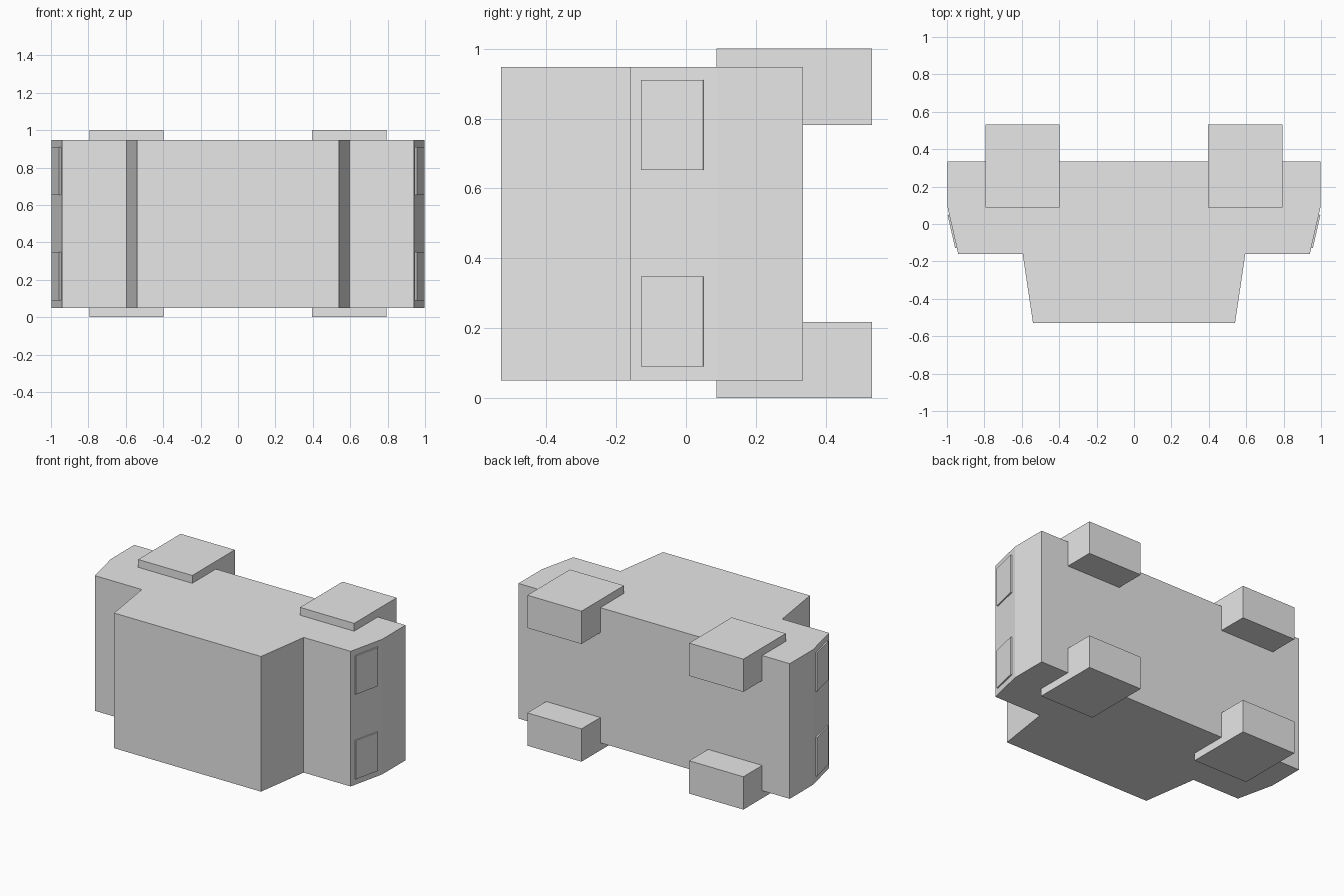
import bpy
import bmesh
from mathutils import Vector

cube = bpy.data.objects.get("Cube")
if cube:
    bpy.data.objects.remove(cube, do_unlink=True)

GREY = (0.8, 0.8, 0.8, 1)
grey = bpy.data.materials.new("plain grey")
grey.use_nodes = True
grey.diffuse_color = GREY
grey.node_tree.nodes["Principled BSDF"].inputs["Base Color"].default_value = GREY


def prism(name, outline, z0, z1):
    """Extrude an xy outline from z0 up to z1."""
    bm = bmesh.new()
    face = bm.faces.new([bm.verts.new((x, y, z0)) for x, y in outline])
    top = bmesh.ops.extrude_face_region(bm, geom=[face])["geom"]
    verts = [v for v in top if isinstance(v, bmesh.types.BMVert)]
    bmesh.ops.translate(bm, verts=verts, vec=(0, 0, z1 - z0))
    bmesh.ops.recalc_face_normals(bm, faces=bm.faces)
    mesh = bpy.data.meshes.new(name)
    bm.to_mesh(mesh)
    bm.free()
    mesh.materials.append(grey)
    obj = bpy.data.objects.new(name, mesh)
    bpy.context.collection.objects.link(obj)
    return obj


# Body: one symmetric side profile with cabin and sloped ends
half = [(0.54, -0.53), (0.595, -0.16), (0.94, -0.16), (0.997, 0.09), (0.997, 0.335)]
prism("body", half + [(-x, y) for x, y in reversed(half)], 0.05, 0.948)

# Wheels: four blocks that stand out past the body sides
for end, x0 in (("left", 0.395), ("right", -0.795)):
    for level, z0, z1 in (("lower", 0, 0.218), ("upper", 0.782, 1)):
        x1, y0, y1 = x0 + 0.398, 0.087, 0.533
        prism(f"{end}_{level}_wheel", [(x0, y0), (x1, y0), (x1, y1), (x0, y1)], z0, z1)

# Lamps: thin plates lying on the sloped ends
low, high = Vector(half[2]), Vector(half[3])
slope = (high - low).normalized()
out = Vector((slope.y, -slope.x)) * 0.009
a, b = low + slope * 0.034, low + slope * 0.216
plate = [a - out, b - out, b + out, a + out]
for end, side in (("left", 1), ("right", -1)):
    for level, z0 in (("lower", 0.09), ("upper", 0.653)):
        prism(f"{end}_{level}_lamp", [(side * p.x, p.y) for p in plate], z0, z0 + 0.257)
